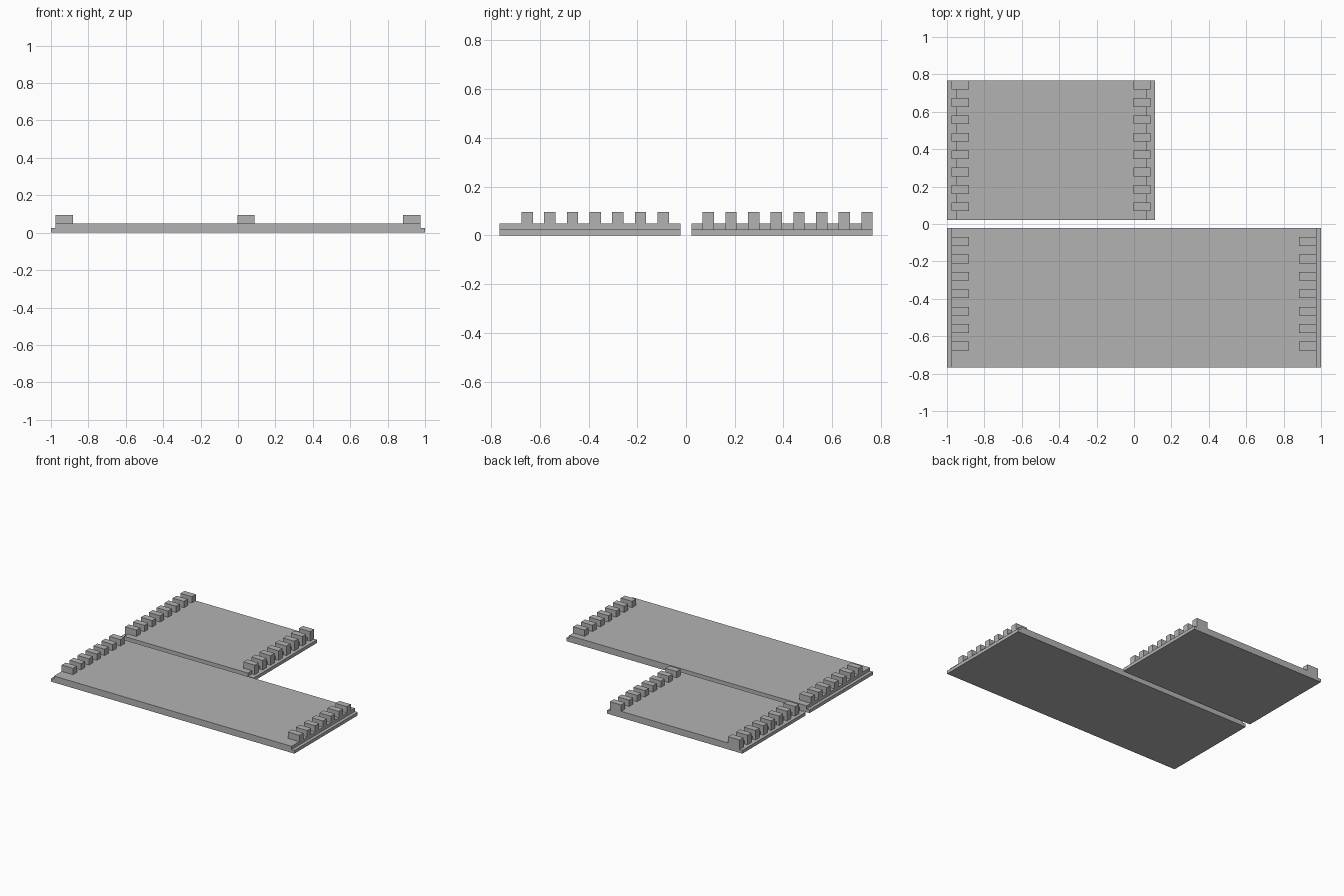
import bpy
import bmesh
from mathutils import Matrix, Vector

cube = bpy.data.objects.get("Cube")
if cube:
    bpy.data.objects.remove(cube, do_unlink=True)

COLOUR = (0.45, 0.45, 0.45, 1.0)
grey = bpy.data.materials.new("plain grey")
grey.use_nodes = True
grey.diffuse_color = COLOUR
grey.node_tree.nodes["Principled BSDF"].inputs["Base Color"].default_value = COLOUR

LEDGE_Z, DECK_Z, TOOTH_Z = 0.024, 0.048, 0.095
INNER_Y, OUTER_Y = 0.0225, 0.766
TOOTH_LENGTH, TOOTH_WIDTH, PITCH = 0.093, 0.0465, 0.093
RIM = 0.0235


def add_object(name, bm):
    mesh = bpy.data.meshes.new(name)
    bmesh.ops.recalc_face_normals(bm, faces=bm.faces)
    bm.to_mesh(mesh)
    bm.free()
    mesh.materials.append(grey)
    obj = bpy.data.objects.new(name, mesh)
    bpy.context.collection.objects.link(obj)
    return obj


def add_plate(name, x0, x1, y0, y1, step):
    """Extrude a stepped cross-section along y."""
    profile = [(x0, 0), (x1, 0), (x1, LEDGE_Z), (x1 - step, LEDGE_Z),
               (x1 - step, DECK_Z), (x0 + step, DECK_Z),
               (x0 + step, LEDGE_Z), (x0, LEDGE_Z)]
    bm = bmesh.new()
    face = bm.faces.new([bm.verts.new((x, y0, z)) for x, z in profile])
    moved = bmesh.ops.extrude_face_region(bm, geom=[face])["geom"]
    bmesh.ops.translate(bm, vec=(0, y1 - y0, 0),
                        verts=[v for v in moved if isinstance(v, bmesh.types.BMVert)])
    add_object(name, bm)


def add_teeth(name, x0, y0, count, bottom):
    """A row of evenly spaced blocks along y."""
    bm = bmesh.new()
    size = Vector((TOOTH_LENGTH, TOOTH_WIDTH, TOOTH_Z - bottom))
    for i in range(count):
        corner = Vector((x0, y0 + i * PITCH, bottom))
        bmesh.ops.create_cube(bm, size=1, matrix=Matrix.Translation(corner + size / 2)
                              @ Matrix.Diagonal(size.to_4d()))
    add_object(name, bm)


# Long front plate, teeth flush with its raised deck
add_plate("long_plate", -1, 1, -OUTER_Y, -INNER_Y, RIM)
add_teeth("long_plate_right_teeth", -1 + RIM, -0.675, 7, DECK_Z)
add_teeth("long_plate_left_teeth", 1 - RIM - TOOTH_LENGTH, -0.675, 7, DECK_Z)

# Short back plate, teeth overhanging its wider ledges
SHORT_END = 0.113
first_tooth = OUTER_Y - TOOTH_WIDTH - 7 * PITCH
add_plate("short_plate", -1, SHORT_END, INNER_Y, OUTER_Y, 2 * RIM)
add_teeth("short_plate_right_teeth", -1 + RIM, first_tooth, 8, LEDGE_Z)
add_teeth("short_plate_left_teeth", SHORT_END - RIM - TOOTH_LENGTH, first_tooth, 8, LEDGE_Z)
